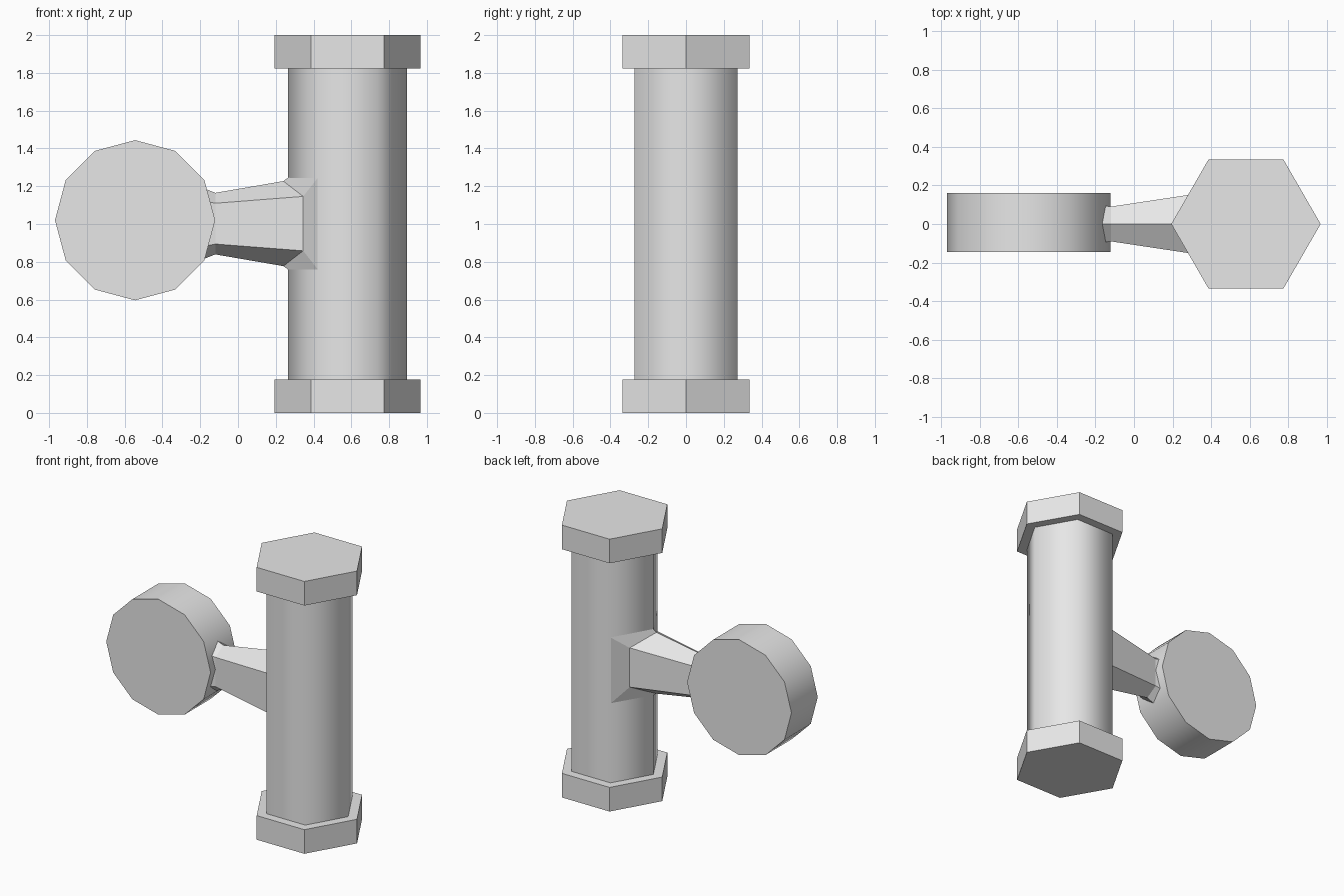
import bpy, bmesh, math
from mathutils import Matrix

cube = bpy.data.objects.get("Cube")
if cube:
    bpy.data.objects.remove(cube)

grey = bpy.data.materials.new("light_grey")
grey.use_nodes = True
grey.diffuse_color = (0.8, 0.8, 0.8, 1)
grey.node_tree.nodes["Principled BSDF"].inputs["Base Color"].default_value = (0.8, 0.8, 0.8, 1)


def finish(name, bm):
    """Turn a bmesh into a named grey object."""
    bmesh.ops.recalc_face_normals(bm, faces=bm.faces)
    mesh = bpy.data.meshes.new(name)
    bm.to_mesh(mesh)
    bm.free()
    mesh.materials.append(grey)
    obj = bpy.data.objects.new(name, mesh)
    bpy.context.collection.objects.link(obj)
    return obj


def prism(name, sides, radius, depth, location, rotation=None, smooth=False):
    """Prism along z with a corner on +x, optionally rotated."""
    bm = bmesh.new()
    matrix = Matrix.Translation(location) @ (rotation or Matrix())
    bmesh.ops.create_cone(bm, cap_ends=True, segments=sides, radius1=radius,
                          radius2=radius, depth=depth,
                          matrix=matrix @ Matrix.Rotation(math.pi / 2, 4, "Z"))
    obj = finish(name, bm)
    if smooth:
        bpy.ops.object.select_all(action="DESELECT")
        obj.select_set(True)
        bpy.context.view_layer.objects.active = obj
        bpy.ops.object.shade_smooth_by_angle(angle=math.radians(65))
    return obj


# Upright handle with a hexagonal cap at each end
AXIS_X = 0.58
prism("handle_column", 6, 0.315, 1.65, (AXIS_X, 0, 1), smooth=True)
for name, z in (("bottom_cap", 0.0885), ("top_cap", 1.9115)):
    prism(name, 6, 0.387, 0.177, (AXIS_X, 0, z))

# Twelve-sided wheel facing the front
prism("wheel", 12, 0.424, 0.305, (-0.545, 0.0075, 1.02),
      Matrix.Rotation(math.pi / 2, 4, "X"), smooth=True)

# Tapered arm lofted through hexagonal rings, ending in a flange on the column
# Each ring: ridge x, side x, half width, ridge half height, side half height
rings = [
    (-0.20, -0.20, 0.10, 0.195, 0.125),
    (-0.12, -0.12, 0.09, 0.163, 0.108),
    (0.24, 0.345, 0.16, 0.225, 0.144),
    (0.265, 0.423, 0.273, 0.243, 0.243),
]
bm = bmesh.new()
loops = []
for ridge_x, side_x, w, ridge_h, side_h in rings:
    section = [(ridge_x, 0, ridge_h), (side_x, w, side_h), (side_x, w, -side_h),
               (ridge_x, 0, -ridge_h), (side_x, -w, -side_h), (side_x, -w, side_h)]
    loops.append([bm.verts.new((x, y, 1.002 + z)) for x, y, z in section])
for a, b in zip(loops, loops[1:]):
    for i in range(6):
        j = (i + 1) % 6
        bm.faces.new((a[i], a[j], b[j], b[i]))
bm.faces.new(loops[0])
# The flange wraps the column corner, so its hidden back folds along that corner
end = loops[-1]
bm.faces.new((end[0], end[1], end[2], end[3]))
bm.faces.new((end[0], end[3], end[4], end[5]))
finish("connecting_arm", bm)
